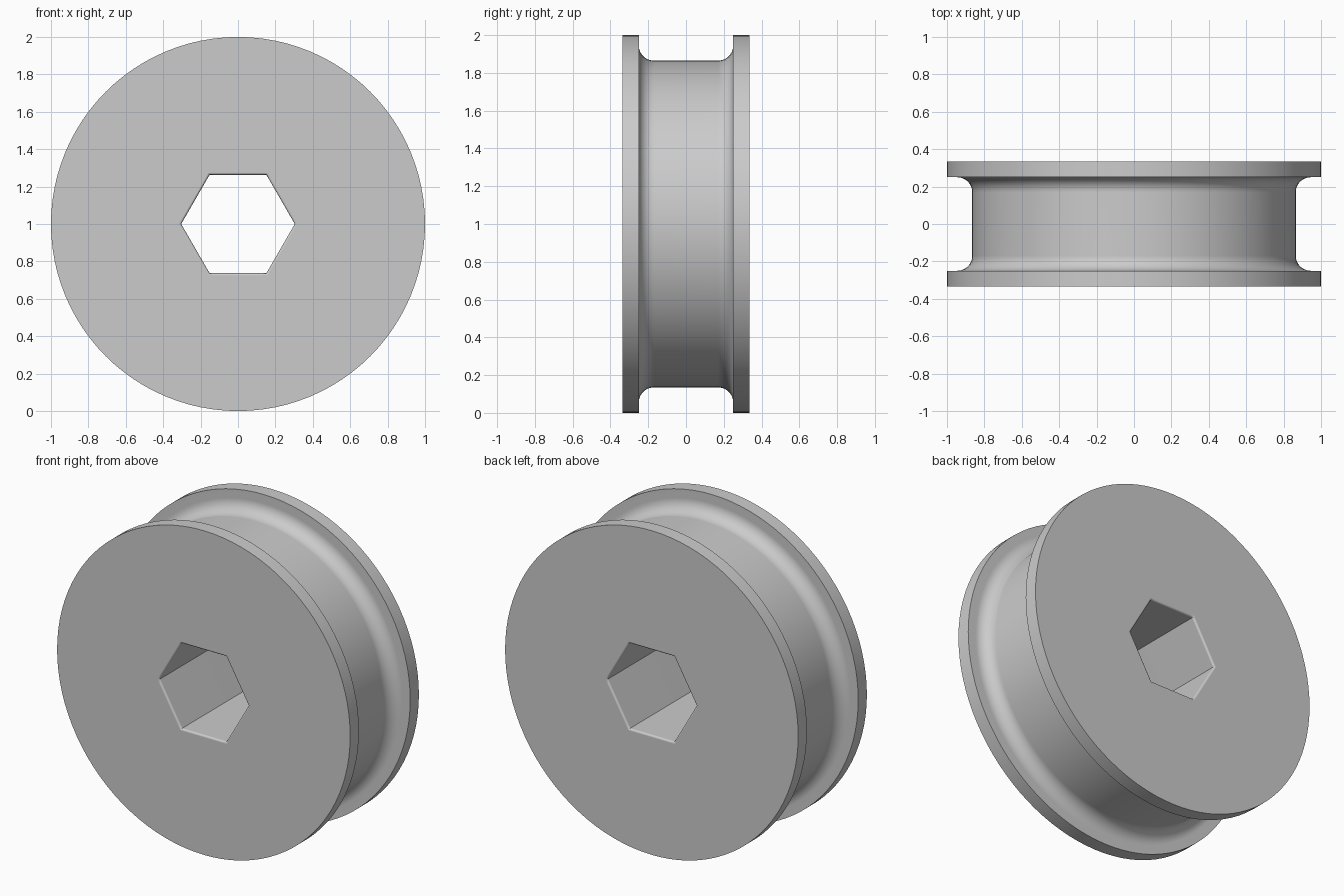
import bpy
import bmesh
from math import cos, sin, pi, radians

cube = bpy.data.objects.get("Cube")
if cube:
    bpy.data.objects.remove(cube)

SEGMENTS = 96
HALF_WIDTH = 0.335
FLANGE_INNER = 0.25
GROOVE_RADIUS = 0.865
GROOVE_FILLET = 0.08
HOLE_APOTHEM = 0.263
HOLE_FILLET = 0.012


def arc(r, y, radius, start, end, steps):
    """Points (radius, y) along an arc around a centre."""
    angles = [radians(start + (end - start) * i / steps) for i in range(steps + 1)]
    return [(r + radius * cos(a), y + radius * sin(a)) for a in angles]


def hex_scale(angle):
    """Stretch a circle of the hexagon's apothem out to its corners."""
    return 1 / cos(angle % (pi / 3) - pi / 6)


# Front half of the round outline, then mirrored to the back
front = [(1, -HALF_WIDTH), (1, -FLANGE_INNER)]
front += arc(GROOVE_RADIUS + GROOVE_FILLET, -FLANGE_INNER + GROOVE_FILLET,
             GROOVE_FILLET, 270, 180, 10)
outline = front + [(r, -y) for r, y in reversed(front)]

# Hexagonal bore with softened rims, running back to front
rim = arc(HOLE_APOTHEM + HOLE_FILLET, HALF_WIDTH - HOLE_FILLET, HOLE_FILLET, 90, 180, 4)
bore = rim + [(r, -y) for r, y in reversed(rim)]

# Sweep both outlines around the axle as one closed ring of quads
bm = bmesh.new()
rings = []
for points, is_hex in ((outline, False), (bore, True)):
    for r, y in points:
        ring = []
        for i in range(SEGMENTS):
            a = 2 * pi * i / SEGMENTS
            d = r * hex_scale(a) if is_hex else r
            ring.append(bm.verts.new((d * cos(a), y, 1 + d * sin(a))))
        rings.append(ring)
for a, b in zip(rings, rings[1:] + rings[:1]):
    for i in range(SEGMENTS):
        j = (i + 1) % SEGMENTS
        bm.faces.new((a[i], a[j], b[j], b[i]))
bmesh.ops.recalc_face_normals(bm, faces=bm.faces)

mesh = bpy.data.meshes.new("grooved_wheel")
bm.to_mesh(mesh)
bm.free()
wheel = bpy.data.objects.new("grooved_wheel", mesh)
bpy.context.collection.objects.link(wheel)

# Plain grey material
grey = bpy.data.materials.new("plain_grey")
grey.use_nodes = True
color = (0.6, 0.6, 0.6, 1)
grey.diffuse_color = color
grey.node_tree.nodes["Principled BSDF"].inputs["Base Color"].default_value = color
mesh.materials.append(grey)

# Smooth curves, crisp flange edges and flat side faces
bpy.ops.object.select_all(action='DESELECT')
wheel.select_set(True)
bpy.context.view_layer.objects.active = wheel
bpy.ops.object.shade_smooth_by_angle(angle=radians(35))
weighted = wheel.modifiers.new("flat_sides", 'WEIGHTED_NORMAL')
weighted.keep_sharp = True
